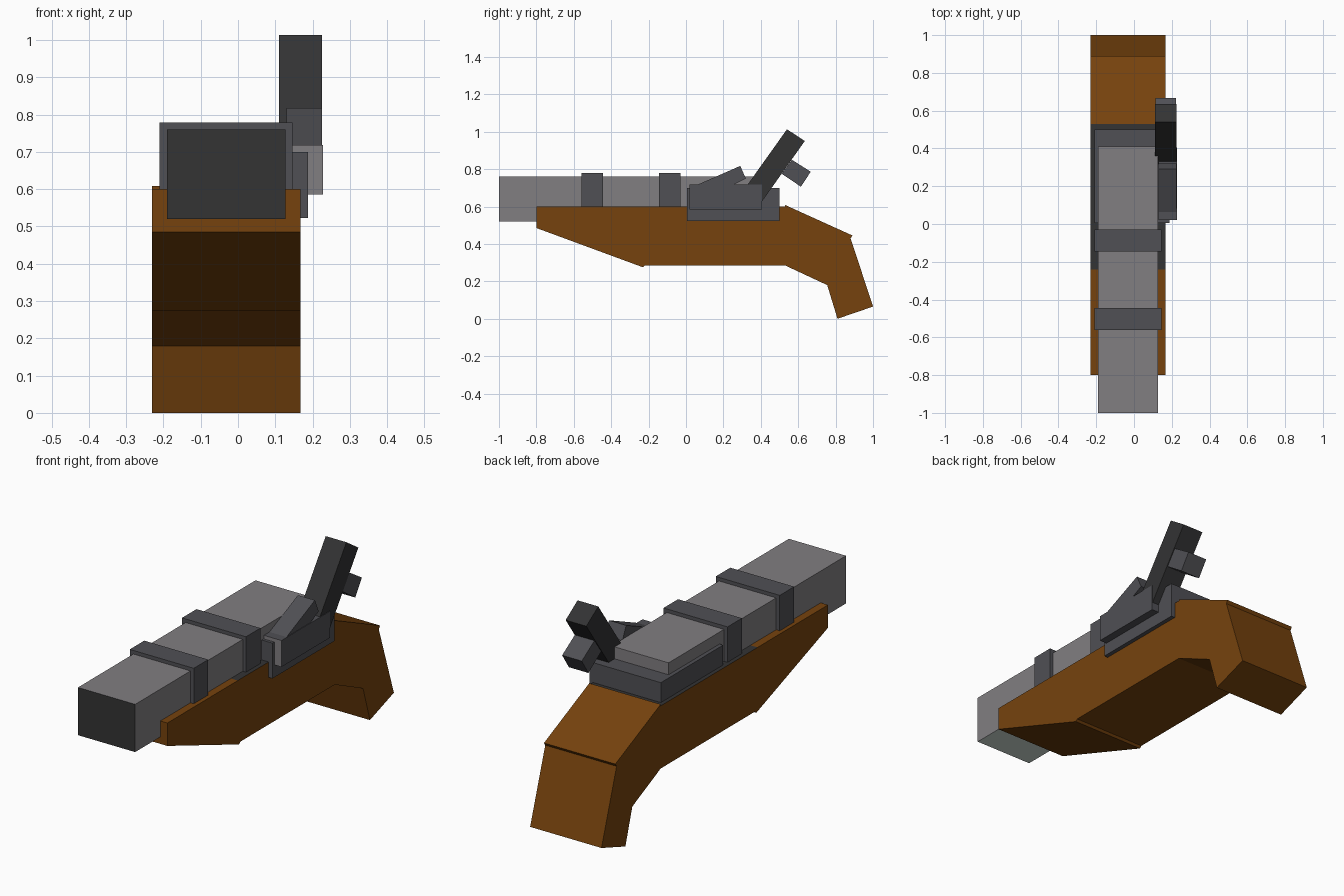
import bpy
import bmesh
from mathutils import Vector

if "Cube" in bpy.data.objects:
    bpy.data.objects.remove(bpy.data.objects["Cube"], do_unlink=True)


def material(name, r, g, b):
    m = bpy.data.materials.new(name)
    m.use_nodes = True
    m.diffuse_color = (r, g, b, 1)
    m.node_tree.nodes["Principled BSDF"].inputs["Base Color"].default_value = (r, g, b, 1)
    return m


wood = material("brown wood", 0.18, 0.055, 0.004)
steel = material("light steel", 0.22, 0.21, 0.22)
iron = material("grey iron", 0.08, 0.08, 0.09)
dark = material("dark iron", 0.033, 0.033, 0.034)
pale = material("pale underside", 0.62, 0.7, 0.66)


def prism(name, profile, x0, x1, mats, rule=None):
    """Extrude a (y, z) side profile from x0 to x1; rule picks a slot from centre and normal."""
    bm = bmesh.new()
    face = bm.faces.new([bm.verts.new((x0, y, z)) for y, z in profile])
    new = bmesh.ops.extrude_face_region(bm, geom=[face])["geom"]
    verts = [v for v in new if isinstance(v, bmesh.types.BMVert)]
    bmesh.ops.translate(bm, verts=verts, vec=Vector((x1 - x0, 0, 0)))
    bmesh.ops.recalc_face_normals(bm, faces=bm.faces)
    bm.normal_update()
    if rule:
        for f in bm.faces:
            f.material_index = rule(f.calc_center_median(), f.normal)
    mesh = bpy.data.meshes.new(name)
    bm.to_mesh(mesh)
    bm.free()
    for m in mats:
        mesh.materials.append(m)
    obj = bpy.data.objects.new(name, mesh)
    bpy.context.collection.objects.link(obj)
    return obj


def box(name, x0, x1, y0, y1, z0, z1, mats, rule=None):
    return prism(name, [(y0, z0), (y1, z0), (y1, z1), (y0, z1)], x0, x1, mats, rule)


# Wooden stock with bent grip; the flat bed beside the lock is dark
stock_profile = [
    (-0.8, 0.6), (-0.8, 0.485), (-0.23, 0.275), (-0.22, 0.285), (0.53, 0.285),
    (0.755, 0.18), (0.81, 0), (1, 0.065), (0.88, 0.43), (0.89, 0.445),
    (0.53, 0.608), (0.53, 0.6), (-0.24, 0.6),
]
prism("stock", stock_profile, -0.23, 0.167, [wood, dark],
      lambda c, n: int(n.z > 0.99 and c.y > -0.3))

# Square barrel with dark muzzle and pale underside
box("barrel", -0.19, 0.128, -1, 0.41, 0.52, 0.76, [steel, dark, pale],
    lambda c, n: 1 if n.y < -0.9 else 2 if n.z < -0.9 else 0)

# Barrel bands
for name, y in (("front_band", -0.56), ("rear_band", -0.145)):
    box(name, -0.21, 0.146, y, y + 0.115, 0.525, 0.778, [iron])

# Breech block and lock
box("breech_block", -0.21, 0.188, 0.005, 0.5, 0.522, 0.7, [iron])
box("pan", 0.13, 0.228, 0.02, 0.405, 0.585, 0.718, [iron, steel],
    lambda c, n: int(n.y < -0.9))
prism("striking_plate", [(0.06, 0.716), (0.29, 0.817), (0.32, 0.75), (0.2, 0.69)],
      0.13, 0.225, [iron])

# Cocked hammer and its thumb spur
prism("hammer", [(0.54, 1.013), (0.635, 0.95), (0.405, 0.625), (0.31, 0.69)],
      0.11, 0.225, [dark])
prism("hammer_spur", [(0.566, 0.85), (0.667, 0.786), (0.614, 0.706), (0.512, 0.775)],
      0.113, 0.222, [iron])
